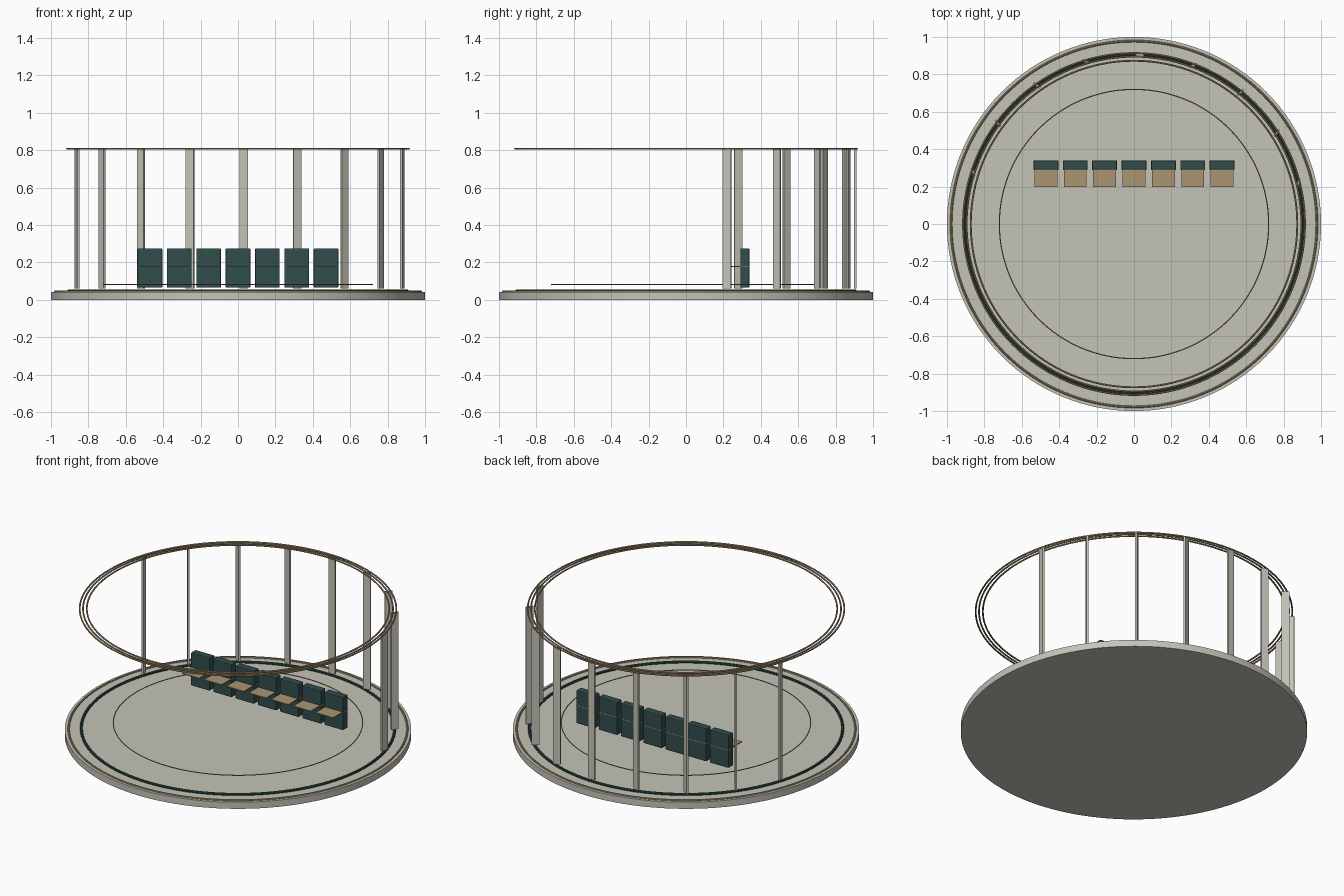
import bpy
from math import cos, sin, radians

if "Cube" in bpy.data.objects:
    bpy.data.objects.remove(bpy.data.objects["Cube"], do_unlink=True)


def material(name, rgb):
    m = bpy.data.materials.new(name)
    m.use_nodes = True
    m.diffuse_color = (*rgb, 1)
    m.node_tree.nodes["Principled BSDF"].inputs["Base Color"].default_value = (*rgb, 1)
    return m


stone = material("pale stone", (0.56, 0.55, 0.48))
teal = material("dark teal", (0.03, 0.075, 0.07))
bronze = material("warm bronze", (0.40, 0.30, 0.17))


def finish(name, mat, smooth=True):
    ob = bpy.context.object
    ob.name = name
    ob.data.materials.append(mat)
    if smooth:
        bpy.ops.object.shade_smooth_by_angle(angle=radians(35))
    return ob


def box(name, mat, center, size, turn=0, bevel=0):
    bpy.ops.mesh.primitive_cube_add(size=1, location=center, rotation=(0, 0, turn))
    ob = finish(name, mat, False)
    ob.scale = size
    bpy.ops.object.transform_apply(location=False, rotation=False, scale=True)
    if bevel:
        mod = ob.modifiers.new("soft edges", "BEVEL")
        mod.width = bevel
        mod.segments = 2
    return ob


def ring(name, mat, radius, thickness, z):
    bpy.ops.mesh.primitive_torus_add(major_radius=radius, minor_radius=thickness,
                                     major_segments=128, minor_segments=10,
                                     location=(0, 0, z))
    return finish(name, mat)


# Round platform
bpy.ops.mesh.primitive_cylinder_add(vertices=128, radius=1, depth=0.042,
                                    location=(0, 0, 0.021))
finish("platform", stone)

# Rings on and above the floor
ring("platform_rim_ring", bronze, 0.978, 0.006, 0.043)
ring("floor_channel_ring", teal, 0.905, 0.008, 0.048)
ring("inner_floor_ring", bronze, 0.72, 0.003, 0.083)

# Overhead rings
for i, radius in enumerate((0.914, 0.895, 0.873)):
    ring(f"overhead_ring_{i + 1}", bronze, radius, 0.005, 0.808)

# Slim fins along the rear arc, each turned against its position angle
for i in range(9):
    a = radians(14 + 18.5 * i)
    box(f"fin_{i + 1}", stone, (0.905 * cos(a), 0.905 * sin(a), 0.432),
        (0.012, 0.045, 0.745), turn=-a)

# Row of seats
for i in range(7):
    x = 0.157 * (i - 3)
    box(f"seat_back_{i + 1}", teal, (x, 0.315, 0.17), (0.132, 0.048, 0.21), bevel=0.005)
    box(f"seat_{i + 1}", bronze, (x, 0.25, 0.179), (0.122, 0.106, 0.006))
    box(f"seat_trim_{i + 1}", bronze, (x, 0.315, 0.179), (0.133, 0.05, 0.004))
